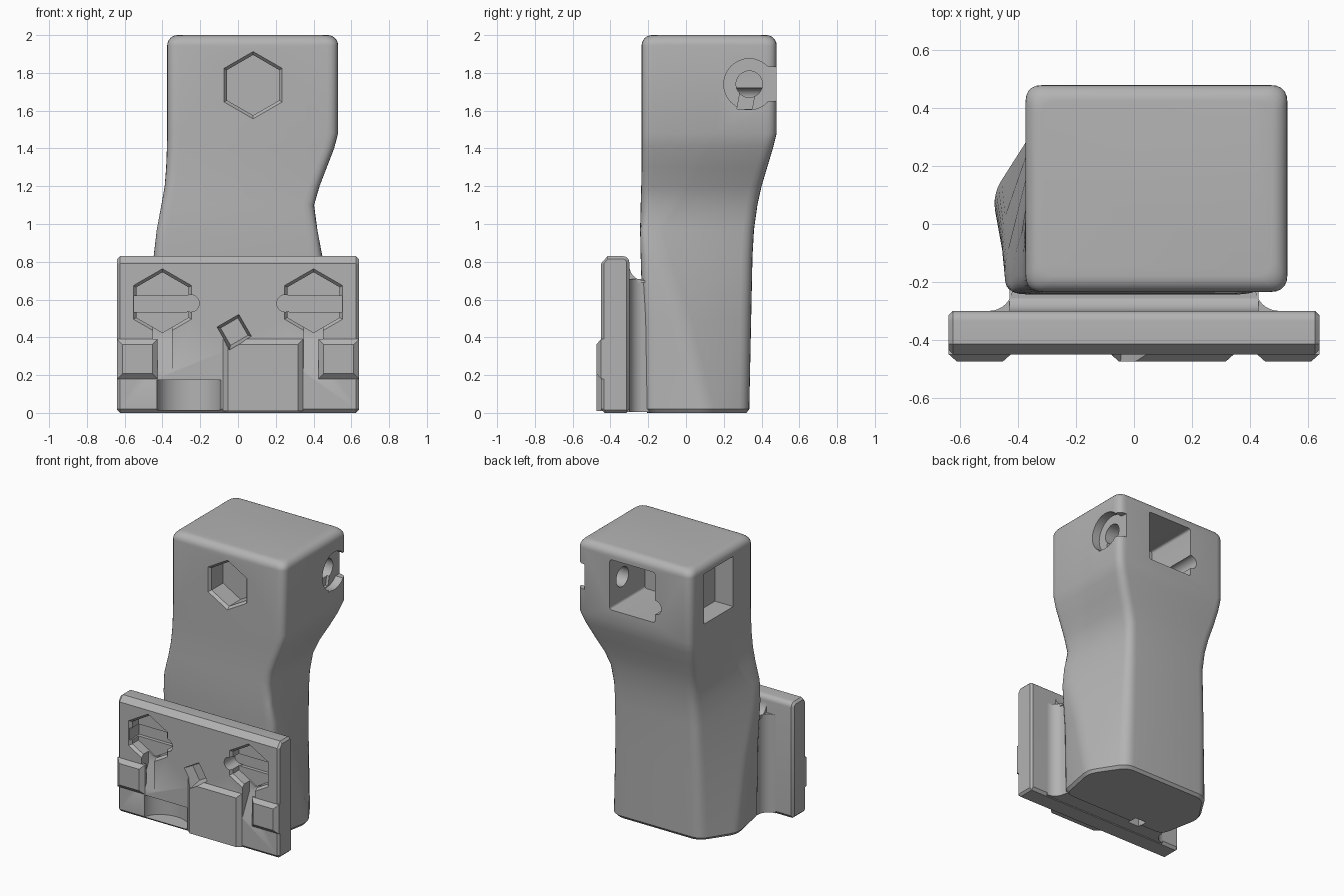
import bpy, bmesh
from math import sin, cos, pi, radians
from mathutils import Vector

cube = bpy.data.objects.get("Cube")
if cube:
    bpy.data.objects.remove(cube, do_unlink=True)

grey = bpy.data.materials.new("light_grey")
grey.use_nodes = True
grey.diffuse_color = (0.45, 0.45, 0.45, 1)
grey.node_tree.nodes["Principled BSDF"].inputs["Base Color"].default_value = grey.diffuse_color


def loft(name, rings):
    """Skin a closed solid through rings of equal point count."""
    bm = bmesh.new()
    rows = [[bm.verts.new(p) for p in ring] for ring in rings]
    n = len(rows[0])
    for a, b in zip(rows, rows[1:]):
        for i in range(n):
            j = (i + 1) % n
            bm.faces.new((a[i], a[j], b[j], b[i]))
    bm.faces.new(rows[0])
    bm.faces.new(rows[-1])
    bmesh.ops.recalc_face_normals(bm, faces=bm.faces)
    mesh = bpy.data.meshes.new(name)
    bm.to_mesh(mesh)
    bm.free()
    mesh.materials.append(grey)
    obj = bpy.data.objects.new(name, mesh)
    bpy.context.collection.objects.link(obj)
    return obj


def place(axis, t, pts):
    """Put 2D points on the plane at t along an axis."""
    k = "xyz".index(axis)
    return [tuple(list(p[:k]) + [t] + list(p[k:])) for p in pts]


def prism(name, axis, a, b, pts):
    return loft(name, [place(axis, a, pts), place(axis, b, pts)])


def rect(x0, x1, y0, y1):
    return [(x0, y0), (x1, y0), (x1, y1), (x0, y1)]


def arc(cx, cy, r, a0, a1, n=8):
    angles = [radians(a0 + (a1 - a0) * i / n) for i in range(n + 1)]
    return [(cx + r * cos(a), cy + r * sin(a)) for a in angles]


def circle(cx, cy, r, n=32):
    return arc(cx, cy, r, 0, 360, n)[:-1]


def hexagon(cx, cy, r):
    return arc(cx, cy, r, 90, 450, 6)[:-1]


def hex_cutter(x, z, front, depth):
    """Hexagonal pocket with a chamfered rim."""
    steps = [(front - 0.05, 0.178), (front, 0.178), (front + 0.02, 0.16), (front + depth, 0.16)]
    return loft("cutter", [place("y", y, hexagon(x, z, r)) for y, r in steps])


def rounded(poly, size, n=5):
    """Soften every corner of a polygon."""
    out = []
    for i, p in enumerate(poly):
        p = Vector(p)
        ends = []
        for q in (poly[i - 1], poly[(i + 1) % len(poly)]):
            d = Vector(q) - p
            ends.append(p + d.normalized() * min(size, d.length * 0.45))
        for k in range(n + 1):
            t = k / n
            out.append(tuple(ends[0] * (1 - t) ** 2 + p * 2 * t * (1 - t) + ends[1] * t * t))
    return out


def cut(targets, cutters):
    for obj in targets:
        bpy.context.view_layer.objects.active = obj
        for c in cutters:
            mod = obj.modifiers.new("cut", "BOOLEAN")
            mod.operation = "DIFFERENCE"
            mod.solver = "EXACT"
            mod.object = c
            bpy.ops.object.modifier_apply(modifier=mod.name)
    for c in cutters:
        bpy.data.objects.remove(c, do_unlink=True)


# Body: z, front y, back y, mid y, then (front, mid, back) x for the left and right flank
levels = [
    (0.02, -.22, .335, .10, (-.43, -.49, -.34), (.43, .49, .34)),
    (0.5, -.23, .345, -.03, (-.43, -.465, -.335), (.43, .465, .335)),
    (0.83, -.24, .352, -.15, (-.44, -.45, -.325), (.44, .45, .335)),
    (0.97, -.243, .36, -.18, (-.43, -.43, -.315), (.42, .42, .34)),
    (1.1, -.24, .378, -.1, (-.41, -.4, -.32), (.405, .4, .355)),
    (1.2, -.237, .4, -.05, (-.392, -.38, -.335), (.435, .425, .395)),
    (1.3, -.235, .43, 0, (-.382, -.376, -.355), (.472, .465, .45)),
    (1.4, -.235, .46, .05, (-.377, -.375, -.37), (.51, .505, .5)),
    (1.48, -.235, .48, .1, (-.375, -.375, -.375), (.53, .53, .53)),
]


def section(level, inset=0):
    z, front, back, mid, lt, rt = level
    poly = [(lt[0] + inset, front + inset), (rt[0] - inset, front + inset), (rt[1] - inset, mid),
            (rt[2] - inset, back - inset), (lt[2] + inset, back - inset), (lt[1] + inset, mid)]
    return rounded(poly, 0.06)


rings = [place("z", 0, section(levels[0], 0.015))]
rings += [place("z", lv[0], section(lv)) for lv in levels]
for i in range(7):
    a = i / 6 * pi / 2
    rings.append(place("z", 1.945 + 0.055 * sin(a), section(levels[-1], 0.055 * (1 - cos(a)))))
body = loft("body", rings)

# Pockets of the upper block: nut pocket, rear opening, side window, bolt seat
cut([body], [
    hex_cutter(0.08, 1.735, -0.235, 0.15),
    prism("cutter", "y", 0.08, 0.6, rounded(rect(-.09, .27, 1.56, 1.92), 0.02)),
    prism("cutter", "y", 0.08, 0.6, circle(-.09, 1.67, 0.05)),
    prism("cutter", "x", -0.5, -0.23, rect(0, .33, 1.57, 1.93)),
    prism("cutter", "x", 0.47, 0.6, circle(.335, 1.74, 0.135)),
    prism("cutter", "x", 0.47, 0.6, rect(.335, .6, 1.65, 1.83)),
    prism("cutter", "x", 0.2, 0.6, circle(.335, 1.74, 0.07)),
    prism("cutter", "x", 0.45, 0.6, [(.29, 1.72), (.27, 1.61), (.35, 1.61), (.37, 1.72)]),
])

# Mounting plate with chamfered front edge and rounded rear edge
def plate_profile(s):
    return ([(-.43 , s), (-.45 + s, .02), (-.45 + s, .79), (-.415, .83 - s)]
            + arc(-.335, .795, .035 - s, 90, 0, 5) + [(-.30 - s, .02), (-.315, s)])


plate = loft("mounting_plate", [place("x", x, plate_profile(s)) for x, s in
                                ((-.64, .015), (-.625, 0), (.625, 0), (.64, .015))])

# Raised pads on the plate
def pad(name, x0, x1, z0, z1, c=0.028):
    low = z0 + c if z0 > 0.1 else z0
    return loft(name, [place("y", -.43, rect(x0, x1, z0, z1)),
                       place("y", -.45, rect(x0, x1, z0, z1)),
                       place("y", -.475, rect(x0 + c, x1 - c, low, z1 - c))])


centre_pad = pad("centre_pad", -.08, .345, 0.01, .39)
pads = [pad("right_pad", -.64, -.425, .18, .39), pad("left_pad", .425, .64, .18, .39)]

# Front pockets, mirrored: nut seat, groove, screw hole and sloped drop slot
cutters = []
for s in (-1, 1):
    xs = sorted((s * .35, s * .45))
    groove = sorted((s * .27, s * .55))
    cutters += [
        hex_cutter(s * .4, .585, -.45, .09),
        prism("cutter", "y", -.5, -.335, rect(*groove, .535, .62)),
        prism("cutter", "y", -.5, -.33, circle(s * .25, .58, .045)),
        prism("cutter", "x", *xs, [(-.5, .48), (-.37, .48), (-.37, .38), (-.45, .22), (-.5, .22)]),
    ]
cut([plate], cutters)

# Curved lower pocket and tilted square socket
hollow = [(x, -.46 + (y + .46) * .8) for x, y in circle(-.26, -.46, .17)]
cut([plate], [prism("cutter", "z", .015, .175, hollow)])
socket = arc(-.02, .43, .1, 15 + 60, 375 + 60, 4)[:-1]
inner = arc(-.02, .43, .075, 15 + 60, 375 + 60, 4)[:-1]
cut([plate, centre_pad], [loft("cutter", [place("y", -.5, socket), place("y", -.47, socket),
                                          place("y", -.38, inner)])])

# Bridge joining plate and body, with concave fillets
flank = arc(.50, -.22, .08, -90, -180)
bridge = ([(-.5, -.315), (.5, -.315)] + flank + [(.40, -.15), (-.40, -.15)]
          + [(-x, y) for x, y in reversed(flank)])
parts = [prism("bridge", "z", 0.005, .71, bridge)]
lip = [(-.315, .70), (-.315, .78)] + arc(-.22, .78, .08, 180, 270) + [(-.2, .70), (-.2, .69), (-.315, .69)]
parts.append(prism("bridge_fillet", "x", -.43, .43, lip))

# Small square hole under the body
cut([body, parts[0]], [prism("cutter", "z", -.1, .08, rect(-.235, -.145, -.235, -.155))])

# Smooth shading with sharp edges kept
for obj in [body, plate, centre_pad] + pads + parts:
    bpy.ops.object.select_all(action="DESELECT")
    obj.select_set(True)
    bpy.context.view_layer.objects.active = obj
    bpy.ops.object.shade_smooth_by_angle(angle=radians(30))
